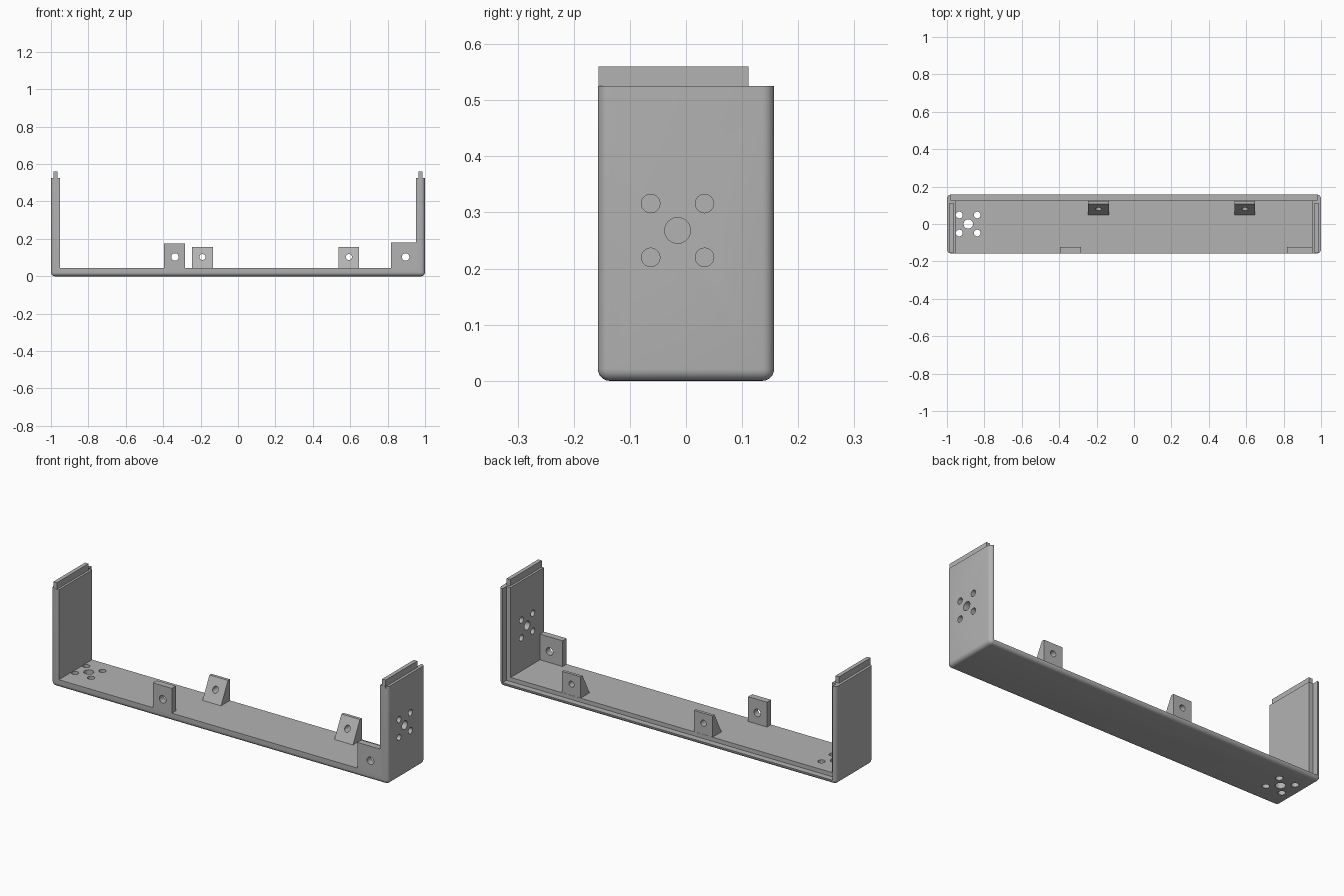
import bpy, bmesh, math
from mathutils import Matrix

if "Cube" in bpy.data.objects:
    bpy.data.objects.remove(bpy.data.objects["Cube"])

grey = bpy.data.materials.new("plain_grey")
grey.diffuse_color = (0.45, 0.45, 0.45, 1)
grey.use_nodes = True
grey.node_tree.nodes["Principled BSDF"].inputs["Base Color"].default_value = grey.diffuse_color


def make(name, bm):
    bmesh.ops.recalc_face_normals(bm, faces=bm.faces)
    me = bpy.data.meshes.new(name)
    bm.to_mesh(me)
    bm.free()
    me.materials.append(grey)
    ob = bpy.data.objects.new(name, me)
    bpy.context.collection.objects.link(ob)
    return ob


def prism(name, x0, x1, profile):
    """Extrude a (y, z) profile along x."""
    bm = bmesh.new()
    f = bm.faces.new([bm.verts.new((x0, y, z)) for y, z in profile])
    r = bmesh.ops.extrude_face_region(bm, geom=[f])
    vs = [v for v in r["geom"] if isinstance(v, bmesh.types.BMVert)]
    bmesh.ops.translate(bm, verts=vs, vec=(x1 - x0, 0, 0))
    return make(name, bm)


def box(name, x0, x1, y0, y1, z0, z1):
    return prism(name, x0, x1, [(y0, z0), (y1, z0), (y1, z1), (y0, z1)])


def cylinders(name, axis, depth, holes):
    """Cutter made of several (centre, radius) cylinders along one axis."""
    rot = {"x": Matrix.Rotation(math.pi / 2, 4, "Y"),
           "y": Matrix.Rotation(math.pi / 2, 4, "X"), "z": Matrix()}[axis]
    bm = bmesh.new()
    for c, r in holes:
        bmesh.ops.create_cone(bm, cap_ends=True, segments=32, radius1=r, radius2=r,
                              depth=depth, matrix=Matrix.Translation(c) @ rot)
    return make(name, bm)


def cut(ob, *cutters):
    for c in cutters:
        m = ob.modifiers.new("cut", "BOOLEAN")
        m.operation, m.solver, m.object = "DIFFERENCE", "EXACT", c
        bpy.context.view_layer.objects.active = ob
        bpy.ops.object.modifier_apply(modifier=m.name)
        bpy.data.objects.remove(c, do_unlink=True)


def smooth(ob):
    bpy.ops.object.select_all(action="DESELECT")
    ob.select_set(True)
    bpy.context.view_layer.objects.active = ob
    bpy.ops.object.shade_smooth_by_angle(angle=math.radians(30))


def five(centre, axes, r_mid, r_out, d=0.048):
    """One central hole with four around it."""
    a, b = axes
    out = [(centre, r_mid)]
    for s in (-d, d):
        for t in (-d, d):
            p = list(centre)
            p[a] += s
            p[b] += t
            out.append((tuple(p), r_out))
    return out


# U-shaped frame: rounded block, hollowed, with a rebate along the back
W, D, H, FLOOR, WALL = 1.0, 0.157, 0.525, 0.043, 0.953
frame = box("frame", -W, W, -D, D, 0, H)
bm = bmesh.new()
bm.from_mesh(frame.data)
edges = [e for e in bm.edges if not all(v.co.z > H - 0.01 for v in e.verts)]
bmesh.ops.bevel(bm, geom=edges, offset=0.021, segments=6, profile=0.5, affect="EDGES")
bm.to_mesh(frame.data)
bm.free()
cut(frame,
    box("hollow", -WALL, WALL, -1, 1, FLOOR, 1),
    box("rebate", -0.978, 0.978, 0.125, 1, 0.021, 1),
    cylinders("floor_holes", "z", 0.3, five((-0.886, 0, 0), (0, 1), 0.025, 0.018)),
    cylinders("wall_holes", "x", 0.3, five((1, -0.015, 0.268), (1, 2), 0.023, 0.0165)))
smooth(frame)

# Tongues on top of both walls
for side, s in (("left", -1), ("right", 1)):
    box(side + "_tongue", *sorted((s * 0.965, s * 0.986)), -D + 0.001, 0.111, H - 0.01, 0.56)

# Flat front tabs with screw holes
for name, x0, x1, top, hx in (("front_tab", -0.395, -0.283, 0.176, -0.337),
                              ("corner_tab", 0.818, 0.96, 0.181, 0.896)):
    tab = box(name, x0, x1, -D, -0.123, FLOOR - 0.005, top)
    cut(tab, cylinders("hole", "y", 0.3, [((hx, -D, 0.103), 0.02)]))
    smooth(tab)

# Wedge-shaped back tabs with screw holes
for i, x in enumerate((-0.19, 0.593)):
    tab = prism(f"back_tab_{i + 1}", x - 0.055, x + 0.055,
                [(0.048, FLOOR - 0.002), (0.124, FLOOR - 0.002), (0.124, 0.157), (0.108, 0.157)])
    cut(tab, cylinders("hole", "y", 0.4, [((x, 0.1, 0.103), 0.016)]))
    smooth(tab)
